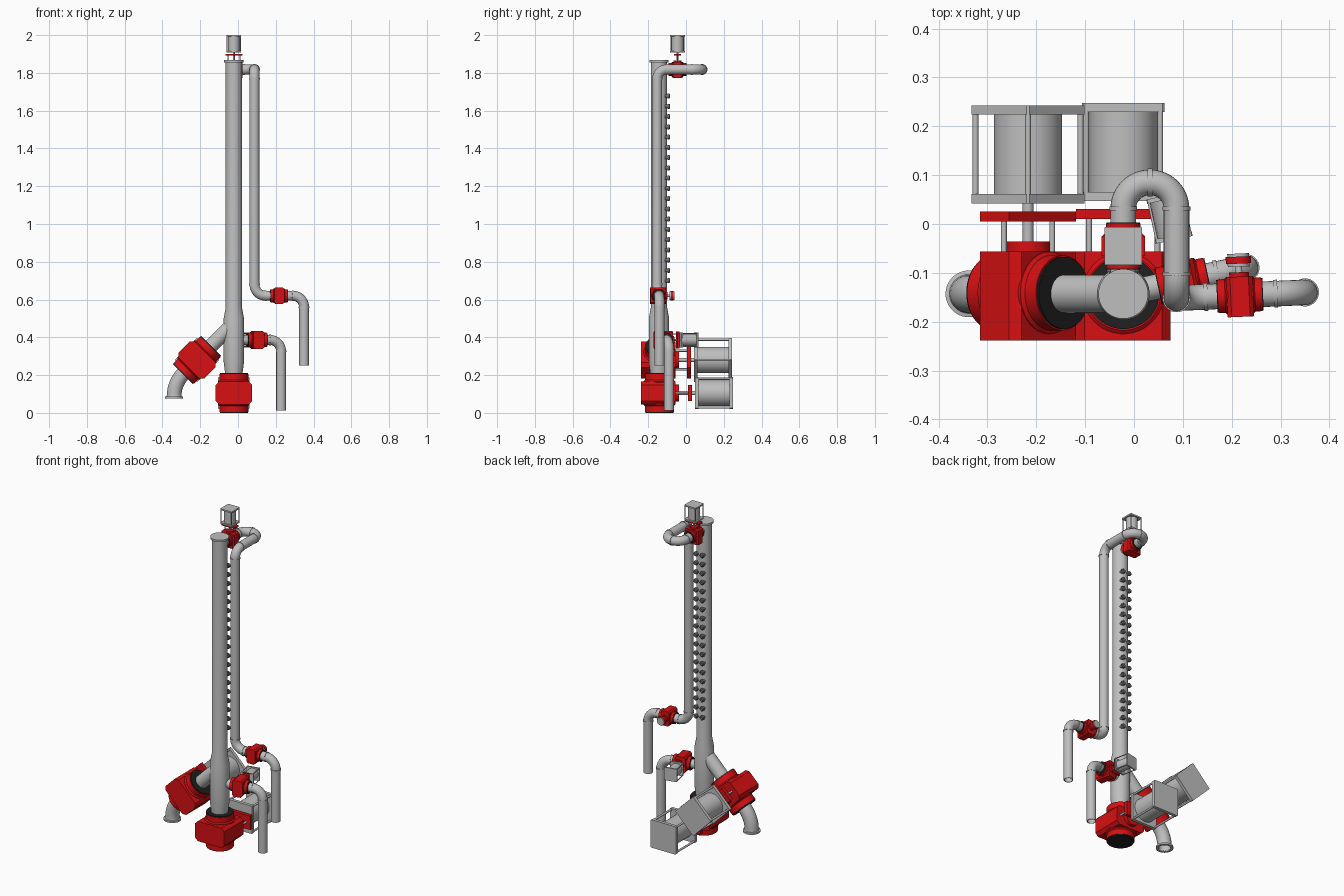
import bpy, bmesh, math
from mathutils import Matrix, Vector

if "Cube" in bpy.data.objects:
    bpy.data.objects.remove(bpy.data.objects["Cube"])

def material(name, rgb):
    m = bpy.data.materials.new(name)
    m.diffuse_color = (*rgb, 1)
    m.use_nodes = True
    m.node_tree.nodes["Principled BSDF"].inputs["Base Color"].default_value = m.diffuse_color
    return m

STEEL = material("light_steel", (0.52, 0.52, 0.52))
RED = material("valve_red", (0.68, 0.005, 0.006))
BLACK = material("black_rubber", (0.014, 0.014, 0.014))
DARK = material("dark_steel", (0.16, 0.16, 0.16))
I = Matrix.Identity(4)

def finish(name, bm, mat):
    bmesh.ops.recalc_face_normals(bm, faces=bm.faces)
    me = bpy.data.meshes.new(name)
    bm.to_mesh(me)
    bm.free()
    me.materials.append(mat)
    me.shade_smooth()
    me.set_sharp_from_angle(angle=math.radians(32))
    ob = bpy.data.objects.new(name, me)
    bpy.context.collection.objects.link(ob)
    return ob

def skin(bm, rings):
    """Bridge rings of points and cap both ends."""
    rv = [[bm.verts.new(p) for p in r] for r in rings]
    n = len(rv[0])
    for a, b in zip(rv, rv[1:]):
        for i in range(n):
            bm.faces.new((a[i], a[(i + 1) % n], b[(i + 1) % n], b[i]))
    bm.faces.new(rv[0][::-1])
    bm.faces.new(rv[-1])

def lathe(bm, M, profile, n=32, axis='Z'):
    """Revolve (radius, height) pairs about local Z or Y."""
    rings = []
    for r, h in profile:
        ring = []
        for i in range(n):
            a = math.tau * (i + 0.5) / n
            u, v = r * math.cos(a), r * math.sin(a)
            ring.append(M @ (Vector((u, v, h)) if axis == 'Z' else Vector((u, h, v))))
        rings.append(ring)
    skin(bm, rings)

def rod(bm, M, x, z, y0, y1, r, n=12):
    lathe(bm, M @ Matrix.Translation((x, 0, z)), [(r, y0), (r, y1)], n, 'Y')

def plate(bm, M, hx, hz, y0, y1, c=0.0):
    """Slab along local Y with optionally chamfered corners."""
    if c:
        pts = [(hx, hz - c), (hx - c, hz), (c - hx, hz), (-hx, hz - c),
               (-hx, c - hz), (c - hx, -hz), (hx - c, -hz), (hx, c - hz)]
    else:
        pts = [(hx, hz), (-hx, hz), (-hx, -hz), (hx, -hz)]
    skin(bm, [[M @ Vector((x, y, z)) for x, z in pts] for y in (y0, y1)])

def frame(center, flow, act, s=1.0):
    z, y = Vector(flow).normalized(), Vector(act).normalized()
    R = Matrix((y.cross(z), y, z)).transposed().to_4x4()
    return Matrix.Translation(center) @ R @ Matrix.Scale(s, 4)

def pipe(name, pts, fillets, r, collars=True, n=24):
    """Sweep a round pipe along filleted points; the far end is open."""
    P = [Vector(p) for p in pts]
    path, joints = [(P[0], (P[1] - P[0]).normalized(), r)], []
    for i, R in enumerate(fillets, 1):
        d0, d1 = (P[i] - P[i - 1]).normalized(), (P[i + 1] - P[i]).normalized()
        ang = d0.angle(d1)
        start = P[i] - d0 * R * math.tan(ang / 2)
        inward = (d1 - d0 * d0.dot(d1)).normalized()
        for k in range(13):
            a = ang * k / 12
            pos = start + d0 * R * math.sin(a) + inward * R * (1 - math.cos(a))
            path.append((pos, d0 * math.cos(a) + inward * math.sin(a), r))
        joints += [path[-13], path[-1]]
    e, t = P[-1], (P[-1] - P[-2]).normalized()
    path += [(e, t, r), (e, t, r * 0.86), (e - t * 0.05, t, r * 0.86)]
    u, prev, rings = path[0][1].orthogonal().normalized(), path[0][1], []
    for pos, t, rad in path:
        u = prev.rotation_difference(t) @ u
        prev, v = t, t.cross(u)
        rings.append([pos + (u * math.cos(math.tau * i / n) + v * math.sin(math.tau * i / n)) * rad
                      for i in range(n)])
    bm = bmesh.new()
    skin(bm, rings)
    if collars:
        for pos, t, _ in joints:
            M = frame(pos, t, t.orthogonal())
            lathe(bm, M, [(r * 1.1, -0.004), (r * 1.1, 0.004)], n)
    return finish(name, bm, STEEL)

def valve(name, M):
    """Ball valve: flow along local Z, stem along local +Y."""
    bm = bmesh.new()
    lathe(bm, M, [(0.077, -0.1), (0.077, -0.068), (0.084, -0.062), (0.084, 0.062),
                  (0.077, 0.068), (0.077, 0.1)], 40)
    plate(bm, M, 0.097, 0.06, -0.098, 0.085, 0.018)
    lathe(bm, M, [(0.045, 0.08), (0.045, 0.105)], 24, 'Y')
    finish(name + "_body", bm, RED)
    bm = bmesh.new()
    for s in (-1, 1):
        lathe(bm, M, [(0.074, s * 0.095), (0.074, s * 0.105)], 40)
    finish(name + "_seals", bm, BLACK)

def actuator(name, M):
    """Pneumatic cylinder clamped between two square plates."""
    bm = bmesh.new()
    plate(bm, M, 0.097, 0.042, 0.151, 0.172)
    finish(name + "_mount", bm, RED)
    bm = bmesh.new()
    lathe(bm, M, [(0.07, 0.205), (0.07, 0.372)], 36, 'Y')
    for y in (0.188, 0.37):
        plate(bm, M, 0.084, 0.084, y, y + 0.019, 0.004)
    for x in (-0.076, 0.076):
        for z in (-0.076, 0.076):
            rod(bm, M, x, z, 0.2, 0.375, 0.006)
    rod(bm, M, 0, 0, 0.1, 0.19, 0.011)
    for x in (-0.07, 0.07):
        rod(bm, M, x, 0, 0.08, 0.155, 0.006)
    finish(name + "_cylinder", bm, STEEL)

CX, CY = -0.022, -0.143

# main column with wider lower section and top flange
bm = bmesh.new()
lathe(bm, Matrix.Translation((CX, CY, 0)),
      [(0.045, 0.2), (0.054, 0.27), (0.054, 0.5), (0.043, 0.56), (0.043, 1.855),
       (0.051, 1.855), (0.051, 1.867)], 40)
finish("main_column", bm, STEEL)

# two rows of sensor studs on the back
bm = bmesh.new()
for i in range(19):
    for dx in (-0.021, 0.021):
        lathe(bm, Matrix.Translation((CX + dx, CY, 0.7 + i * 0.0543)),
              [(0.009, 0.03), (0.009, 0.045), (0.0135, 0.045), (0.0135, 0.055), (0.009, 0.059)], 12, 'Y')
finish("sensor_studs", bm, DARK)

# bottom valve
M = frame((CX, CY + 0.002, 0.105), (0, 0, 1), (0, 1, 0))
valve("bottom_valve", M)
actuator("bottom_actuator", M)

# slanted inlet branch
M = frame((-0.217, CY + 0.002, 0.28), (1, 0, 1), (0, 1, 0))
valve("inlet_valve", M)
actuator("inlet_actuator", M @ Matrix.Translation((0, -0.005, 0)))
pipe("inlet_branch", [(CX, CY, 0.475), (-0.338, CY, 0.159), (-0.338, CY, 0.08)], [0.17], 0.039, False)
bm = bmesh.new()
T = Matrix.Translation((-0.338, CY, 0))
skin_profile = [(0.034, 0.13), (0.04, 0.088), (0.048, 0.086), (0.048, 0.076), (0.034, 0.076), (0.034, 0.12)]
lathe(bm, T, skin_profile, 32)
finish("inlet_flange", bm, STEEL)

# low side drain, turned slightly backward
a = math.radians(12)
flow, act = Vector((math.cos(a), math.sin(a), 0)), Vector((-math.sin(a), math.cos(a), 0))
base = Vector((CX, CY, 0.386))
M = frame(base + flow * 0.125, flow, act, 0.5)
valve("drain_valve", M)
actuator("drain_actuator", frame(base + flow * 0.125, flow, act, 0.46))
end = base + flow * 0.256
pipe("drain_pipe", [base, end, (end.x, end.y, 0.013)], [0.06], 0.026)

# overflow pipe: loops behind the top, runs down the side, ends in a spout
Z = 1.818
pipe("overflow_pipe",
     [(CX, CY, Z), (CX, 0.085, Z), (0.087, 0.085, Z), (0.087, -0.152, Z),
      (0.087, -0.152, 0.62), (0.35, -0.14, 0.62), (0.35, -0.14, 0.25)],
     [0.0535, 0.0535, 0.05, 0.06, 0.06], 0.0262)
M = frame((CX, -0.045, Z), (0, 1, 0), (0, 0, 1), 0.46)
valve("top_valve", M)
actuator("top_actuator", M @ Matrix.Translation((0, 0.008, 0)))

# hand valve with a layered knob on the overflow pipe
M = frame((0.217, -0.146, 0.62), (1, 0.045, 0), (-0.045, 1, 0), 0.45)
valve("hand_valve", M)
bm = bmesh.new()
rod(bm, M, 0, 0, 0.1, 0.13, 0.016)
for y in (0.13, 0.176):
    lathe(bm, M, [(0.05, y), (0.05, y + 0.014)], 24, 'Y')
finish("hand_knob_rims", bm, STEEL)
bm = bmesh.new()
lathe(bm, M, [(0.058, 0.144), (0.058, 0.176)], 24, 'Y')
finish("hand_knob", bm, RED)
